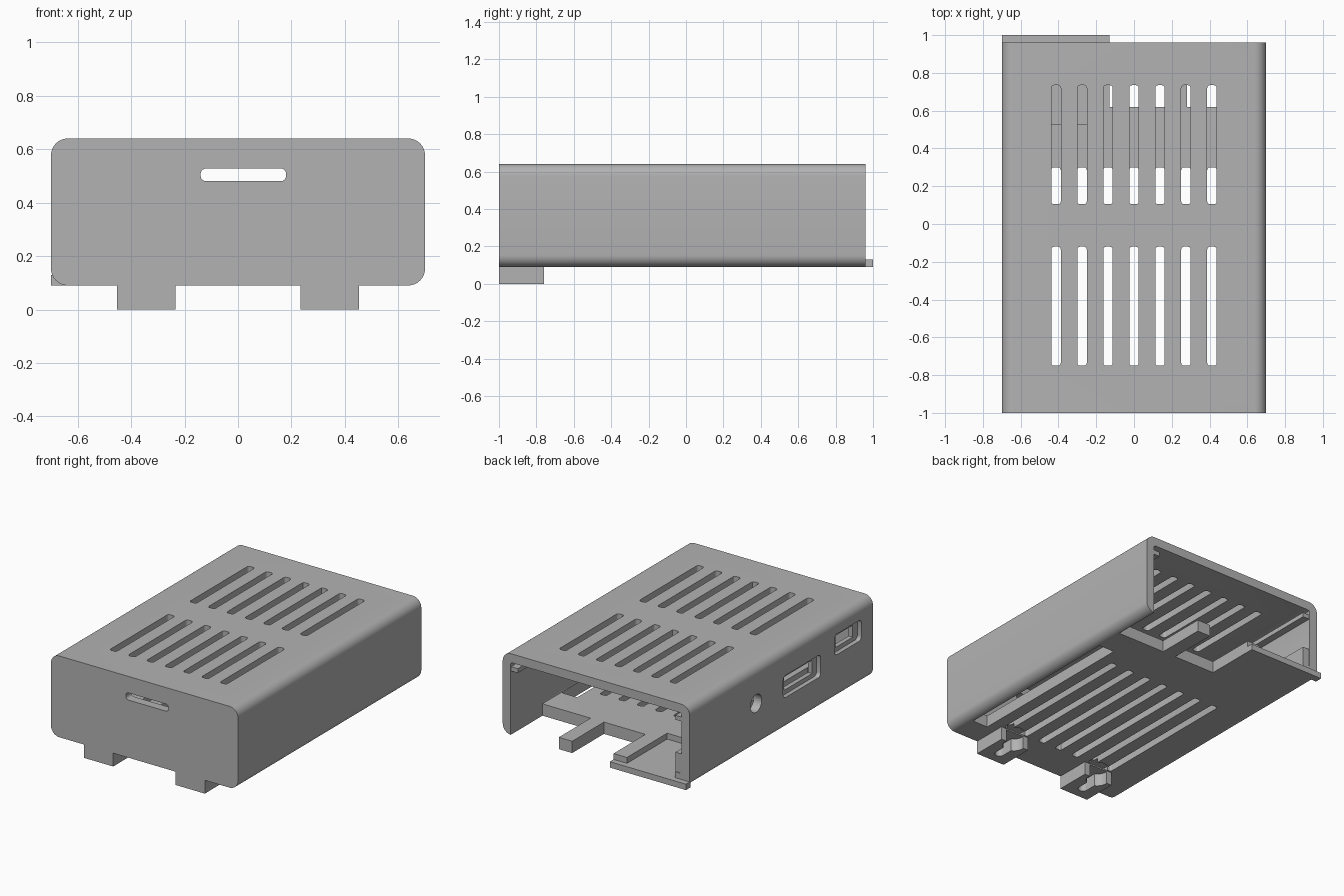
import bpy, bmesh, math

if "Cube" in bpy.data.objects:
    bpy.data.objects.remove(bpy.data.objects["Cube"])

grey = bpy.data.materials.new("plain_grey")
grey.diffuse_color = (0.45, 0.45, 0.45, 1)
grey.use_nodes = True
grey.node_tree.nodes["Principled BSDF"].inputs["Base Color"].default_value = grey.diffuse_color


def prism(name, a, b, h, r=0.0, axis='z', seg=8):
    """Rounded rectangle with spans a, b extruded over span h along an axis."""
    pts = []
    if r:
        corners = [(a[1] - r, b[1] - r), (a[0] + r, b[1] - r),
                   (a[0] + r, b[0] + r), (a[1] - r, b[0] + r)]
        for i, (ca, cb) in enumerate(corners):
            for k in range(seg + 1):
                t = math.pi / 2 * (i + k / seg)
                pts.append((ca + r * math.cos(t), cb + r * math.sin(t)))
    else:
        pts = [(a[1], b[1]), (a[0], b[1]), (a[0], b[0]), (a[1], b[0])]
    place = {'z': lambda p, q, s: (p, q, s),
             'y': lambda p, q, s: (p, s, q),
             'x': lambda p, q, s: (s, p, q)}[axis]
    bm = bmesh.new()
    low = [bm.verts.new(place(p, q, h[0])) for p, q in pts]
    high = [bm.verts.new(place(p, q, h[1])) for p, q in pts]
    bm.faces.new(low)
    bm.faces.new(high)
    n = len(pts)
    for i in range(n):
        j = (i + 1) % n
        bm.faces.new((low[i], low[j], high[j], high[i]))
    bmesh.ops.remove_doubles(bm, verts=bm.verts, dist=1e-5)
    bmesh.ops.recalc_face_normals(bm, faces=bm.faces)
    me = bpy.data.meshes.new(name)
    bm.to_mesh(me)
    bm.free()
    ob = bpy.data.objects.new(name, me)
    bpy.context.collection.objects.link(ob)
    me.materials.append(grey)
    return ob


def cut(ob, *args, **kw):
    """Subtract a prism from an object."""
    cutter = prism("cutter", *args, **kw)
    cutter.hide_render = True
    mod = ob.modifiers.new("cut", 'BOOLEAN')
    mod.operation, mod.solver, mod.object = 'DIFFERENCE', 'EXACT', cutter
    bpy.context.view_layer.objects.active = ob
    bpy.ops.object.modifier_apply(modifier=mod.name)
    bpy.data.objects.remove(cutter)


# Hollow sleeve, closed at the front and open at the back
case = prism("case_shell", (-.70, .70), (.09, .64), (-1, .96), r=.063, axis='y')
cut(case, (-.64, .64), (.17, .58), (-.94, 1.1), r=.012, axis='y', seg=2)

# Vent slots: two rows in the top, one long row in the floor
for i in range(-3, 4):
    x = i * .1375
    span = (x - .025, x + .025)
    cut(case, span, (-.75, -.12), (.5, .7), r=.015, seg=3)
    cut(case, span, (.105, .735), (.5, .7), r=.015, seg=3)
    cut(case, span, (-.75, .30), (.0, .3), r=.015, seg=3)

# Long pin-header opening in the floor
cut(case, (.52, .635), (-.82, .42), (.0, .3))

# Floor notches for the rear sockets, leaving two prongs
cut(case, (.28, .64), (.62, 1.1), (.0, .3))
cut(case, (-.13, .18), (.62, 1.1), (.0, .3))
cut(case, (-.59, -.23), (.53, 1.1), (.13, .3))

# Card slot in the front wall
cut(case, (-.14, .18), (.48, .528), (-1.1, -.9), r=.02, axis='y', seg=4)

# Side ports: a shallow recess with a smaller through hole
for y0, y1, z0, z1 in ((-.44, -.04, .31, .46), (-.875, -.59, .39, .53)):
    cut(case, (y0, y1), (z0, z1), (-.8, -.67), r=.025, axis='x', seg=4)
    cut(case, (y0 + .05, y1 - .05), (z0 + .03, z1 - .03), (-.8, -.6), axis='x')
cut(case, (.19, .31), (.33, .45), (-.8, -.6), r=.0599, axis='x')

# Lip behind the floor, and a rib beside it
lip = prism("rear_lip", (-.70, -.13), (.95, 1.0), (.09, .13))
rib = prism("rear_rib", (-.65, -.59), (.53, .955), (.13, .30))

# Board rails along both side walls
rails = [prism("board_rail", tuple(sorted((s * .59, s * .65))), (-.95, .955), (.52, .55))
         for s in (-1, 1)]

# Front feet with keyhole hooks
feet = []
for s in (-1, 1):
    x = s * .343
    foot = prism("front_foot", (x - .109, x + .109), (-1, -.76), (0, .095))
    cut(foot, (x - .03, x + .03), (-.94, -.7), (-.1, .085), r=.029, seg=6)
    cut(foot, (x - .07, x + .07), (-.84, -.70), (-.1, .085), r=.0699)
    cut(case, (x - .07, x + .07), (-.84, -.70), (.0, .12), r=.0699)
    feet.append(foot)

for ob in [case, lip, rib] + rails + feet:
    bpy.ops.object.select_all(action='DESELECT')
    ob.select_set(True)
    bpy.context.view_layer.objects.active = ob
    bpy.ops.object.shade_smooth_by_angle(angle=math.radians(30))
